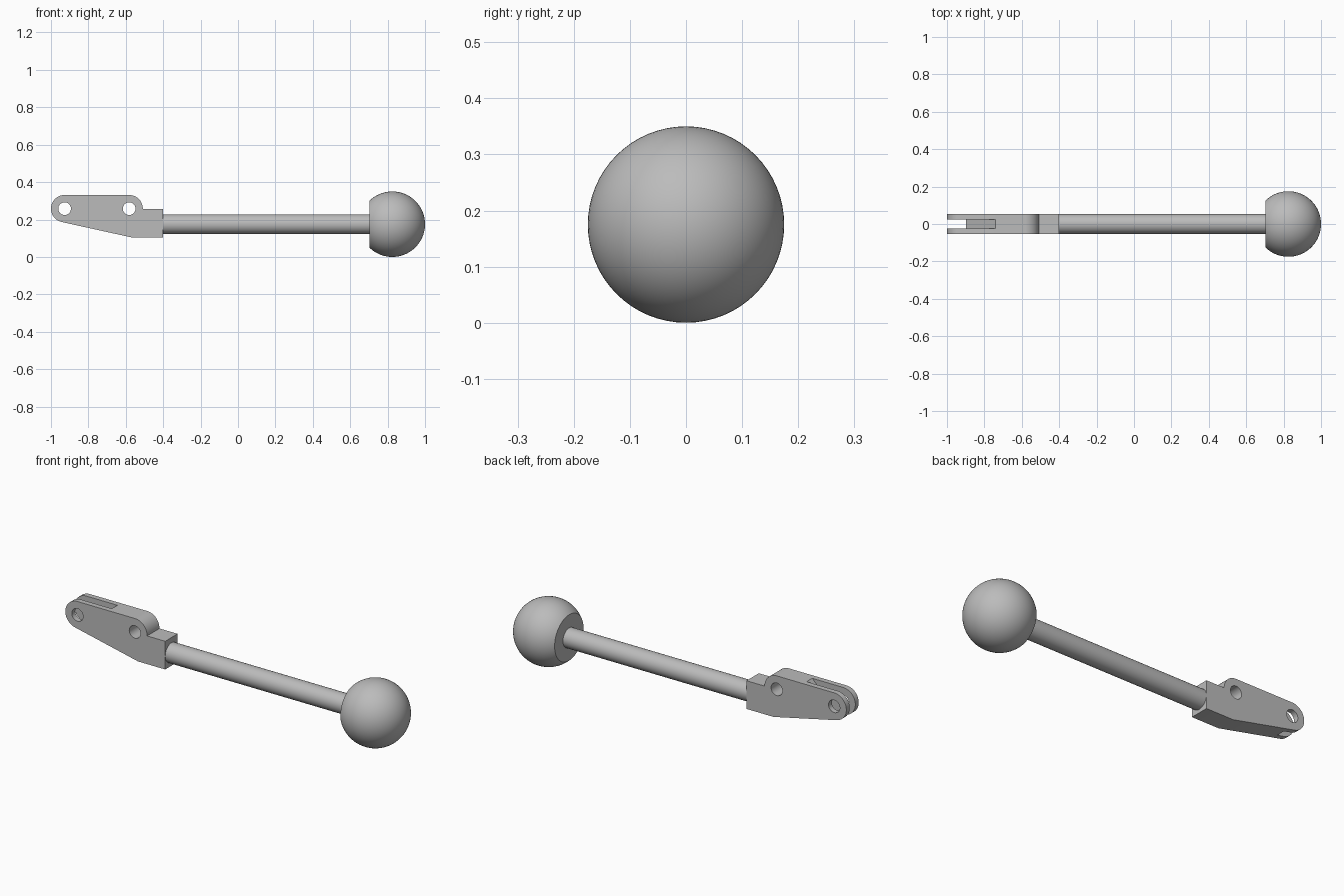
import bpy, bmesh, math
from mathutils import Matrix, Vector

cube = bpy.data.objects.get("Cube")
if cube:
    bpy.data.objects.remove(cube, do_unlink=True)

gray = bpy.data.materials.new("plain gray")
gray.use_nodes = True
color = (0.5, 0.5, 0.5, 1)
gray.diffuse_color = color
gray.node_tree.nodes["Principled BSDF"].inputs["Base Color"].default_value = color


def make(name, bm, angle=30):
    bmesh.ops.recalc_face_normals(bm, faces=bm.faces[:])
    mesh = bpy.data.meshes.new(name)
    bm.to_mesh(mesh)
    bm.free()
    mesh.materials.append(gray)
    obj = bpy.data.objects.new(name, mesh)
    bpy.context.collection.objects.link(obj)
    smooth(obj, angle)
    return obj


def smooth(obj, angle=30):
    bpy.ops.object.select_all(action='DESELECT')
    obj.select_set(True)
    bpy.context.view_layer.objects.active = obj
    bpy.ops.object.shade_smooth_by_angle(angle=math.radians(angle))


def arc(cx, cz, r, start, end, steps=20):
    angles = [math.radians(start + (end - start) * i / steps) for i in range(steps + 1)]
    return [(cx + r * math.cos(a), cz + r * math.sin(a)) for a in angles]


def plate(name, outline, half):
    """Extrude an x-z outline through y, from -half to +half."""
    bm = bmesh.new()
    face = bm.faces.new([bm.verts.new((x, -half, z)) for x, z in outline])
    ext = bmesh.ops.extrude_face_region(bm, geom=[face])
    moved = [v for v in ext["geom"] if isinstance(v, bmesh.types.BMVert)]
    bmesh.ops.translate(bm, verts=moved, vec=(0, 2 * half, 0))
    return make(name, bm)


def cut(obj, cutter):
    mod = obj.modifiers.new("cut", 'BOOLEAN')
    mod.operation, mod.solver, mod.object = 'DIFFERENCE', 'EXACT', cutter
    bpy.ops.object.select_all(action='DESELECT')
    obj.select_set(True)
    bpy.context.view_layer.objects.active = obj
    bpy.ops.object.modifier_apply(modifier=mod.name)
    bpy.data.objects.remove(cutter, do_unlink=True)


AXIS = 0.175      # height of the shaft axis
HALF = 0.053      # half thickness of the lever, and shaft radius
R = 0.073         # radius of the rounded lever corners
TIP, HEEL, PIN = -0.927, -0.582, 0.258
BASE = 0.103

# Lever plate: rounded tip, rounded heel, step and sloping underside
corner = Vector((-0.563, BASE))
to_corner = corner - Vector((TIP, PIN))
tangent = math.degrees(math.atan2(to_corner.y, to_corner.x)
                       - math.acos(R / to_corner.length))
outline = arc(HEEL, PIN, R, 0, 90)
outline += arc(TIP, PIN, R, 90, 360 + tangent, 28)
outline += [tuple(corner), (-0.4, BASE), (-0.4, PIN - 0.002), (HEEL + R, PIN - 0.002)]
lever = plate("lever_plate", outline, HALF)

# Fork slot with a sloping floor
cut(lever, plate("slot_cutter", [(-1.2, 0.02), (-1.06, 0.02), (-0.66, 0.41), (-1.2, 0.41)], 0.024))

# Two pin holes
for x in (TIP, HEEL):
    cut(lever, plate("hole_cutter", arc(x, PIN, 0.034, 0, 348.75, 31), 0.1))
smooth(lever)

# Round shaft
bm = bmesh.new()
bmesh.ops.create_cone(bm, cap_ends=True, segments=48, radius1=HALF, radius2=HALF, depth=1.12,
                      matrix=Matrix.Translation((0.155, 0, AXIS)) @ Matrix.Rotation(math.pi / 2, 4, 'Y'))
make("shaft", bm)

# Ball knob with a flat face where the shaft enters
bm = bmesh.new()
bmesh.ops.create_uvsphere(bm, u_segments=64, v_segments=40, radius=0.175,
                          matrix=Matrix.Translation((0.825, 0, AXIS)) @ Matrix.Rotation(math.pi / 2, 4, 'Y'))
bmesh.ops.bisect_plane(bm, geom=bm.verts[:] + bm.edges[:] + bm.faces[:],
                       plane_co=(0.702, 0, 0), plane_no=(-1, 0, 0), clear_outer=True)
bmesh.ops.holes_fill(bm, edges=[e for e in bm.edges if e.is_boundary])
make("ball_knob", bm)
